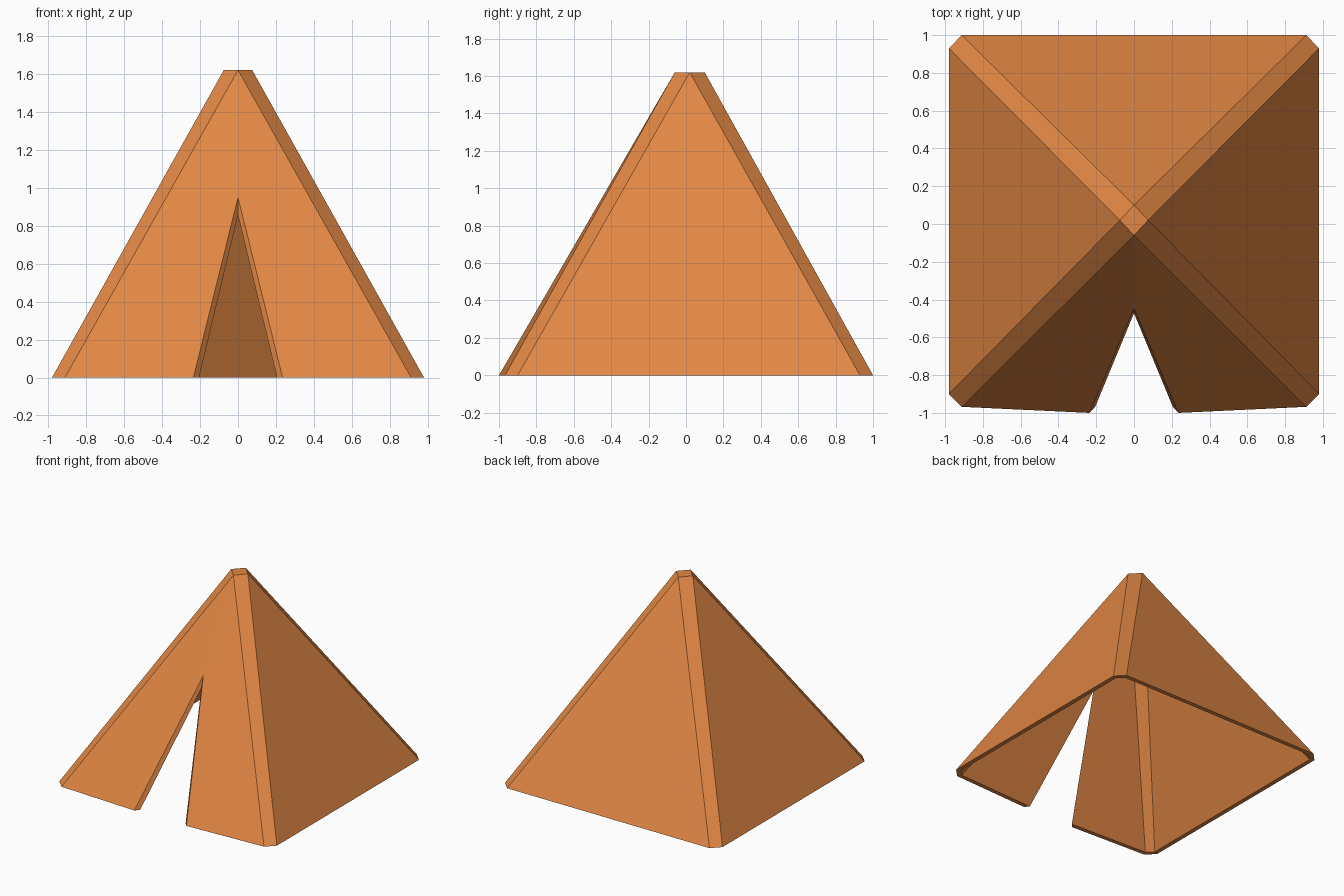
import bpy, bmesh

if "Cube" in bpy.data.objects:
    bpy.data.objects.remove(bpy.data.objects["Cube"])

orange = bpy.data.materials.new("orange canvas")
orange.diffuse_color = (0.76, 0.245, 0.058, 1)
orange.use_nodes = True
orange.node_tree.nodes["Principled BSDF"].inputs["Base Color"].default_value = orange.diffuse_color

bm = bmesh.new()


def skin(x, xc, back, back_c, front, front_c, top_z, door_x, door_y, peak_y, peak_z):
    """One layer of canvas: bevelled pyramid with a slit door; returns its open boundary."""
    v = lambda *p: bm.verts.new(p)
    tf, tb = v(0, -0.06, top_z), v(0, 0.10, top_z)
    tl, tr = v(-0.075, 0.02, top_z), v(0.075, 0.02, top_z)
    peak = v(0, peak_y, peak_z)
    sides = []
    for s, ts in ((-1, tl), (1, tr)):
        fc, sf = v(s * xc, front, 0), v(s * x, front_c, 0)
        sb, bc = v(s * x, back_c, 0), v(s * xc, back, 0)
        door = v(s * door_x, door_y, 0)
        bm.faces.new((tf, peak, door, fc))      # front flap
        bm.faces.new((tf, fc, sf, ts))          # front corner bevel
        bm.faces.new((ts, sf, sb))              # side panel
        bm.faces.new((ts, sb, bc, tb))          # back corner bevel
        sides.append([door, fc, sf, sb, bc])
    left, right = sides
    bm.faces.new((tb, left[4], right[4]))       # back panel
    bm.faces.new((tf, tr, tb, tl))              # flat top
    return [peak] + left + right[::-1]


# Outer and inner canvas layers
outer = skin(0.98, 0.912, 1.0, 0.93, -0.968, -0.90, 1.62, 0.235, -1.0, -0.447, 0.95)
inner = skin(0.945, 0.895, 0.965, 0.915, -0.935, -0.885, 1.56, 0.205, -0.967, -0.472, 0.855)

# Bottom rim and door edges joining the two layers
n = len(outer)
for i in range(n):
    j = (i + 1) % n
    bm.faces.new((outer[i], outer[j], inner[j], inner[i]))

bmesh.ops.recalc_face_normals(bm, faces=bm.faces[:])
mesh = bpy.data.meshes.new("tent_canvas")
bm.to_mesh(mesh)
bm.free()
mesh.materials.append(orange)
tent = bpy.data.objects.new("tent_canvas", mesh)
bpy.context.collection.objects.link(tent)
